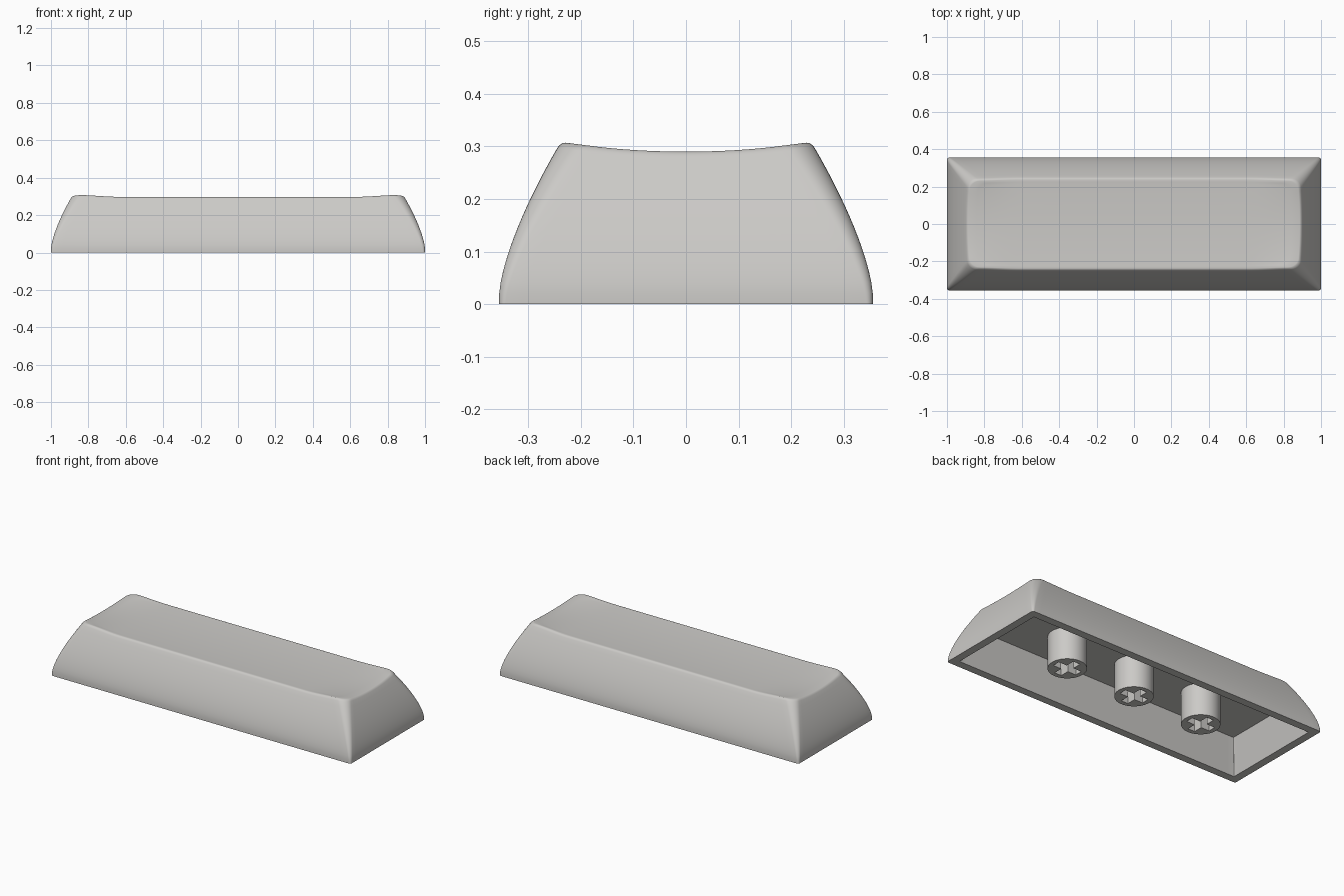
import bpy, bmesh, math

if "Cube" in bpy.data.objects:
    bpy.data.objects.remove(bpy.data.objects["Cube"])

HX, HY = 1.0, 0.355
ARC, NX, NY = 8, 48, 20          # points per corner arc, long side, short side

plastic = bpy.data.materials.new("light_grey_plastic")
plastic.diffuse_color = (0.60, 0.59, 0.57, 1)
plastic.use_nodes = True
plastic.node_tree.nodes["Principled BSDF"].inputs["Base Color"].default_value = plastic.diffuse_color


def outline(hx, hy, r):
    """Rounded rectangle with a constant number of points, anticlockwise."""
    pts = []
    corners = [(1, 1, 0), (-1, 1, 90), (-1, -1, 180), (1, -1, 270)]
    for k, (sx, sy, a0) in enumerate(corners):
        cx, cy = sx * (hx - r), sy * (hy - r)
        for i in range(ARC + 1):
            a = math.radians(a0 + 90 * i / ARC)
            pts.append((cx + r * math.cos(a), cy + r * math.sin(a)))
        # evenly spaced points along the straight run to the next corner
        nx, ny, _ = corners[(k + 1) % 4]
        a = math.radians(a0 + 90)
        ex, ey = nx * (hx - r) + r * math.cos(a), ny * (hy - r) + r * math.sin(a)
        n = NX if k % 2 == 0 else NY
        px, py = pts[-1]
        for i in range(1, n):
            t = i / n
            pts.append((px + (ex - px) * t, py + (ey - py) * t))
    return pts


def top_z(x, y):
    """Dished top, its long edges lifting towards the ends."""
    t = min(1, max(0, (abs(x) - 0.62) / 0.26))
    lift = 0.4 + 0.6 * t * t * (3 - 2 * t)
    return 0.29 + 0.0165 * lift * min(1.1, (y / 0.235) ** 2)


def side_inset(z):
    return 0.115 * (max(0, z - 0.02) / 0.285) ** 1.45


def finish(obj, angle):
    obj.data.materials.append(plastic)
    bpy.ops.object.select_all(action='DESELECT')
    obj.select_set(True)
    bpy.context.view_layer.objects.active = obj
    bpy.ops.object.shade_smooth_by_angle(angle=math.radians(angle))


def new_object(name, bm):
    bmesh.ops.recalc_face_normals(bm, faces=bm.faces)
    mesh = bpy.data.meshes.new(name)
    bm.to_mesh(mesh)
    bm.free()
    obj = bpy.data.objects.new(name, mesh)
    bpy.context.collection.objects.link(obj)
    return obj


# --- Keycap shell: cavity, rim, curved sides, rounded edge, dished top ---
rings = []
for hx, hy, z in ((0.90, 0.25, 0.195), (HX - 0.047, HY - 0.047, 0)):
    rings.append([(x, y, z) for x, y in outline(hx, hy, 0.004)])
edge = [top_z(x, y) for x, y in outline(0.885, 0.243, 0.05)]
FIL = 0.010


def shell_ring(height, extra):
    """Ring whose height and inset follow the local top edge."""
    ring = []
    cache = {}
    for i, zt in enumerate(edge):
        z = height(zt)
        key = round(z, 5)
        if key not in cache:
            d = side_inset(z) + extra
            cache[key] = outline(HX - d, HY - d, 0.012 + 0.04 * z / 0.3)
        x, y = cache[key][i]
        ring.append((x, y, z))
    return ring


SIDES = 14
for k in range(SIDES + 1):
    rings.append(shell_ring(lambda zt: (zt - FIL) * k / SIDES, 0))
for k in range(1, 5):
    a = math.radians(90 * k / 4)
    rings.append(shell_ring(lambda zt: zt - FIL + FIL * math.sin(a),
                            0.008 * (1 - math.cos(a))))
last = rings[-1]
for k in range(1, 20):
    s = 1 - k / 20
    # blend from the edge height into the dish
    rings.append([(x * s, y * s, top_z(x * s, y * s)) for x, y, z in last])

bm = bmesh.new()
loops = [[bm.verts.new(p) for p in ring] for ring in rings]
for lo, hi in zip(loops, loops[1:]):
    for i in range(len(lo)):
        j = (i + 1) % len(lo)
        bm.faces.new((lo[i], lo[j], hi[j], hi[i]))
bm.faces.new(loops[0])
bm.faces.new(loops[-1])
finish(new_object("keycap_shell", bm), 35)


# --- Three mounting stems with cross-shaped sockets ---
def prism(name, pts, z0, z1):
    bm = bmesh.new()
    lo = [bm.verts.new((x, y, z0)) for x, y in pts]
    hi = [bm.verts.new((x, y, z1)) for x, y in pts]
    bm.faces.new(lo)
    bm.faces.new(hi)
    for i in range(len(pts)):
        j = (i + 1) % len(pts)
        bm.faces.new((lo[i], lo[j], hi[j], hi[i]))
    return new_object(name, bm)


L, W = 0.078, 0.023
quarter = [(L, -W), (L, W), (W, W)]
cross = []
for c, s in ((1, 0), (0, 1), (-1, 0), (0, -1)):
    cross += [(x * c - y * s, x * s + y * c) for x, y in quarter]
circle = [(0.105 * math.cos(2 * math.pi * i / 48), 0.105 * math.sin(2 * math.pi * i / 48))
          for i in range(48)]

for name, x0 in (("left_stem", -0.463), ("centre_stem", 0), ("right_stem", 0.463)):
    stem = prism(name, [(x + x0, y) for x, y in circle], 0.002, 0.198)
    cutter = prism("socket_cutter", [(x + x0, y) for x, y in cross], -0.05, 0.15)
    cutter.hide_render = True
    mod = stem.modifiers.new("socket", 'BOOLEAN')
    mod.operation = 'DIFFERENCE'
    mod.solver = 'EXACT'
    mod.object = cutter
    bpy.context.view_layer.objects.active = stem
    bpy.ops.object.modifier_apply(modifier="socket")
    bpy.data.objects.remove(cutter)
    finish(stem, 35)
